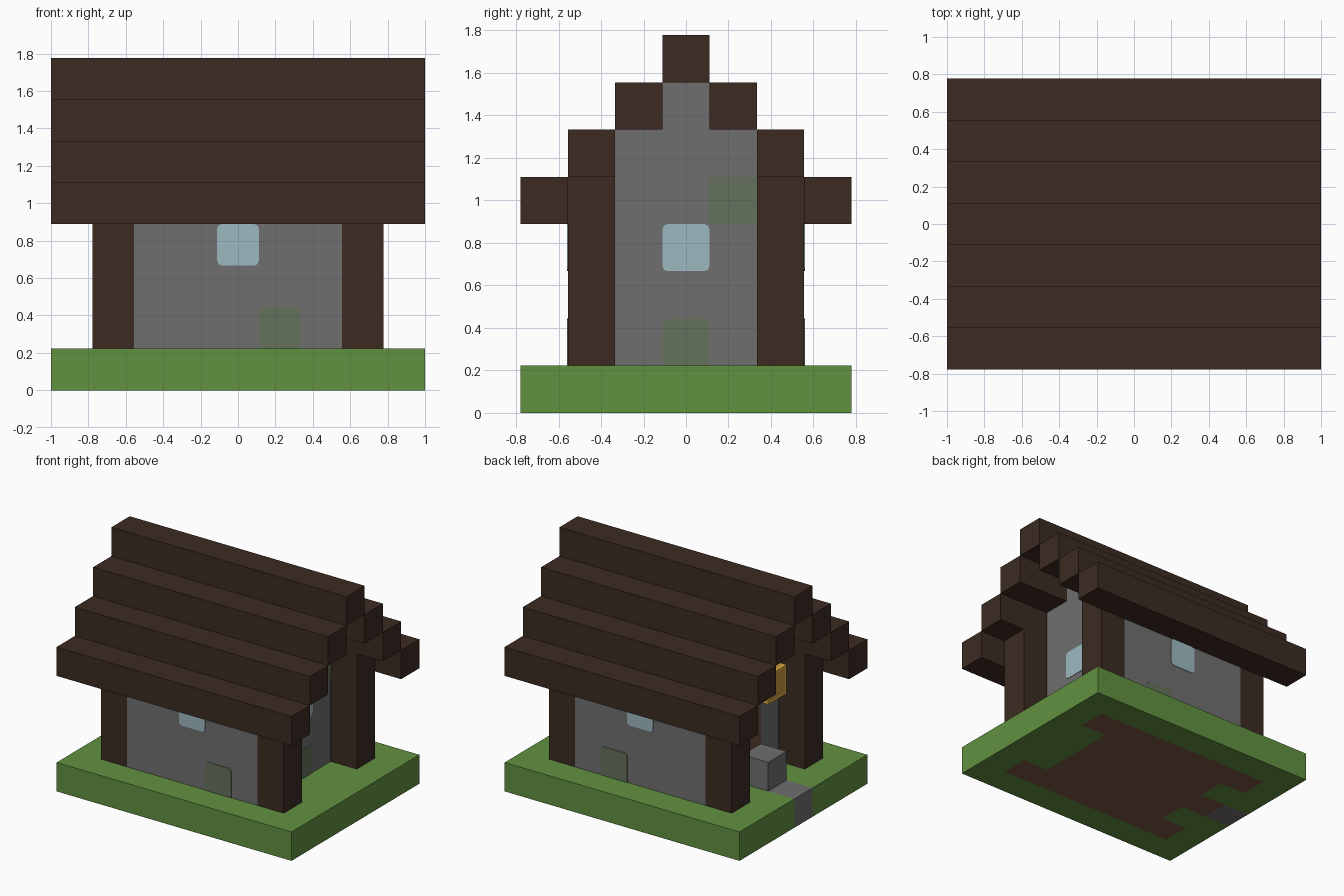
import bpy
import bmesh
from mathutils import Vector, Matrix

if "Cube" in bpy.data.objects:
    bpy.data.objects.remove(bpy.data.objects["Cube"])

U = 2 / 9  # edge length of one building block


def linear(c):
    c /= 255
    return c / 12.92 if c <= 0.04045 else ((c + 0.055) / 1.055) ** 2.4


def material(name, r, g, b):
    mat = bpy.data.materials.new(name)
    mat.use_nodes = True
    col = (linear(r), linear(g), linear(b), 1)
    mat.diffuse_color = col
    bsdf = next(n for n in mat.node_tree.nodes if n.type == 'BSDF_PRINCIPLED')
    bsdf.inputs["Base Color"].default_value = col
    return mat


timber = material("dark timber", 60, 43, 34)
stone = material("grey stone", 111, 111, 111)
grass = material("grass green", 98, 145, 64)
glass = material("pale glass", 157, 185, 193)
moss = material("mossy stone", 101, 113, 92)
dirt = material("brown dirt", 124, 88, 70)
door_wood = material("door wood", 112, 80, 60)
amber = material("lamp amber", 200, 150, 62)
glow = material("lamp yellow", 250, 200, 75)


def finish(name, bm, *mats):
    bmesh.ops.recalc_face_normals(bm, faces=bm.faces)
    mesh = bpy.data.meshes.new(name)
    bm.to_mesh(mesh)
    bm.free()
    for m in mats:
        mesh.materials.append(m)
    obj = bpy.data.objects.new(name, mesh)
    bpy.context.collection.objects.link(obj)
    return obj


def cube_mesh(center, size):
    bm = bmesh.new()
    bmesh.ops.create_cube(bm, size=1, matrix=Matrix.Translation(center) @ Matrix.Diagonal((*size, 1)))
    return bm


def blocks(name, xs, ys, zs, mat):
    """Box covering inclusive block ranges; z block 0 rests on the ground."""
    ranges = (xs, ys, zs)
    center = Vector([sum(r) / 2 * U for r in ranges]) + Vector((0, 0, U / 2))
    size = [(r[1] - r[0] + 1) * U for r in ranges]
    return finish(name, cube_mesh(center, size), mat)


def plate(name, cell, axis, side, mat, height=1, rounding="none"):
    """Thin painted panel on the outer face of a wall block."""
    center = Vector(cell) * U + Vector((0, 0, U * height / 2))
    center[axis] += side * U / 2
    size = [U, U, U * height]
    size[axis] = 0.008
    bm = cube_mesh(center, size)
    corners = []
    for e in bm.edges:
        a, b = (v.co for v in e.verts)
        along = abs(a[axis] - b[axis]) > 0.001
        upper = (a.z + b.z) / 2 > center.z
        if along and (rounding == "all" or rounding == "top" and upper):
            corners.append(e)
    if corners:
        bmesh.ops.bevel(bm, geom=corners, offset=0.025, segments=2, affect='EDGES', profile=0.5)
    return finish(name, bm, mat)


# Ground slab, with dirt under the house and a stone path block at the door
def ground_index(x, y, z_normal):
    if (x, y) == (-4, 0):
        return 2
    under_house = (abs(y) == 2 and abs(x) <= 3) or (abs(y) <= 1 and abs(x) <= 2)
    return 1 if under_house or (x, y) == (-3, 0) else 0


bm = bmesh.new()
bmesh.ops.create_grid(bm, x_segments=9, y_segments=7, size=0.5, matrix=Matrix.Diagonal((9 * U, 7 * U, 1, 1)))
extruded = bmesh.ops.extrude_face_region(bm, geom=bm.faces[:], use_keep_orig=True)
for v in extruded["geom"]:
    if isinstance(v, bmesh.types.BMVert):
        v.co.z += U
bmesh.ops.recalc_face_normals(bm, faces=bm.faces)
for f in bm.faces:
    p = (f.calc_center_median() - f.normal * U / 2) / U
    f.material_index = ground_index(round(p.x), round(p.y), f.normal.z)
finish("ground", bm, grass, dirt, stone)

# Corner posts
for sx, side in ((-1, "right"), (1, "left")):
    for sy, end in ((-1, "front"), (1, "back")):
        blocks(f"{end}_{side}_post", (3 * sx, 3 * sx), (2 * sy, 2 * sy), (1, 4), timber)

# Long walls, each with a window and a mossy block
for sy, end in ((-1, "front"), (1, "back")):
    blocks(f"{end}_wall", (-2, 2), (2 * sy, 2 * sy), (1, 4), stone)
    plate(f"{end}_window", (0, 2 * sy, 3), 1, sy, glass, rounding="all")
    plate(f"{end}_moss", (1, 2 * sy, 1), 1, sy, moss, rounding="top")

# Stepped gable walls
for sx, side in ((-1, "right"), (1, "left")):
    blocks(f"{side}_gable_wall", (2 * sx, 2 * sx), (-1, 1), (1, 5), stone)
    blocks(f"{side}_gable_peak", (2 * sx, 2 * sx), (0, 0), (6, 6), stone)

plate("left_window", (2, 0, 3), 0, 1, glass, rounding="all")
plate("left_lower_moss", (2, 0, 1), 0, 1, moss, rounding="top")
plate("left_upper_moss", (2, 1, 4), 0, 1, moss)

# Entrance
plate("door", (-2, 0, 2), 0, -1, door_wood, height=2)
blocks("door_step", (-3, -3), (0, 0), (1, 1), stone)

# Lamp over the door, bright rim around amber panes
bm = cube_mesh(Vector((-3, 0, 4.5)) * U, (U, U, U))
panes = bm.faces[:]
bmesh.ops.inset_individual(bm, faces=panes, thickness=0.022)
for f in panes:
    f.material_index = 1
finish("lamp", bm, glow, amber)

# Stepped roof beams
blocks("roof_ridge", (-4, 4), (0, 0), (7, 7), timber)
for step in (1, 2, 3):
    for sy, end in ((-1, "front"), (1, "back")):
        blocks(f"{end}_roof_beam_{step}", (-4, 4), (step * sy, step * sy), (7 - step, 7 - step), timber)
